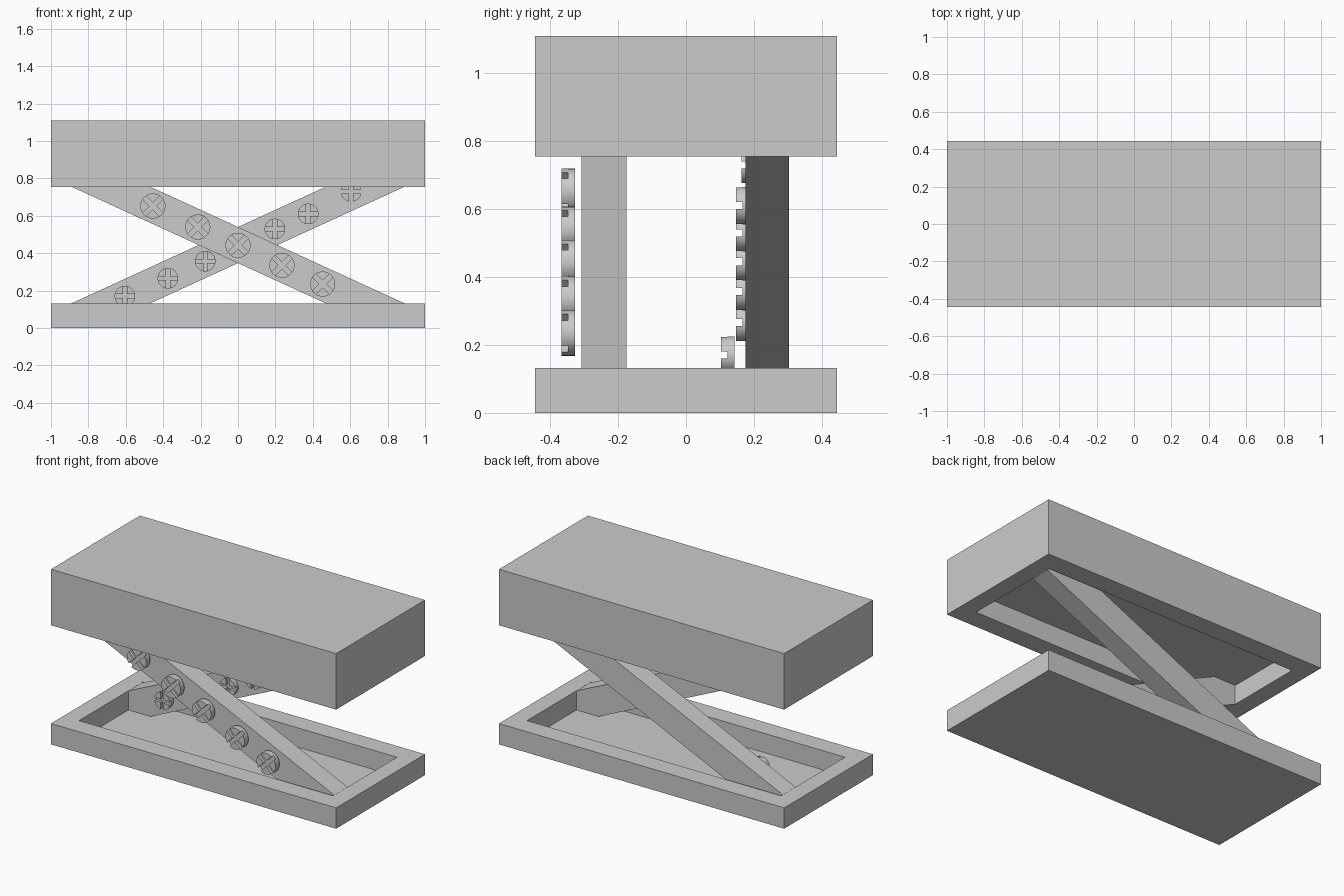
import bpy, bmesh
from math import sin, cos, asin, pi

if "Cube" in bpy.data.objects:
    bpy.data.objects.remove(bpy.data.objects["Cube"])


def finish(name, bm, smooth=False):
    bmesh.ops.recalc_face_normals(bm, faces=bm.faces[:])
    mesh = bpy.data.meshes.new(name)
    bm.to_mesh(mesh)
    bm.free()
    ob = bpy.data.objects.new(name, mesh)
    bpy.context.collection.objects.link(ob)
    if smooth:
        bpy.context.view_layer.objects.active = ob
        ob.select_set(True)
        bpy.ops.object.shade_smooth_by_angle(angle=0.6)
        ob.select_set(False)
    return ob


def prism(bm, profile, y0, y1, back=True):
    """Extrude an x/z outline from y0 (front) to y1 (back)."""
    a = [bm.verts.new((x, y0, z)) for x, z in profile]
    b = [bm.verts.new((x, y1, z)) for x, z in profile]
    bm.faces.new(a)
    if back:
        bm.faces.new(b[::-1])
    for i in range(len(a)):
        j = (i + 1) % len(a)
        bm.faces.new((a[i], b[i], b[j], a[j]))


def tray(name, z_closed, z_open, z_floor):
    """Box with a rectangular recess in its open side."""
    def ring(x, y, z):
        return [bm.verts.new((sx * x, sy * y, z))
                for sx, sy in ((-1, -1), (1, -1), (1, 1), (-1, 1))]
    bm = bmesh.new()
    rings = [ring(1, 0.445, z_closed), ring(1, 0.445, z_open),
             ring(0.891, 0.32, z_open), ring(0.891, 0.32, z_floor)]
    bm.faces.new(rings[0])
    bm.faces.new(rings[3])
    for a, b in zip(rings, rings[1:]):
        for i in range(4):
            j = (i + 1) % 4
            bm.faces.new((a[i], a[j], b[j], b[i]))
    return finish(name, bm)


def screw(name, x, y, z, r, turn):
    """Round head with a cross slot: a disc carrying four raised quarters."""
    bm = bmesh.new()
    n, g = 32, 0.19 * r
    prism(bm, [(r * cos(2 * pi * i / n), r * sin(2 * pi * i / n)) for i in range(n)],
          -0.001, 0.02)
    a0 = asin(g / r)
    for k in range(4):
        pts = [(g, g)]
        for i in range(9):
            a = a0 + (pi / 2 - 2 * a0) * i / 8
            pts.append((r * cos(a), r * sin(a)))
        q = k * pi / 2
        pts = [(u * cos(q) - v * sin(q), u * sin(q) + v * cos(q)) for u, v in pts]
        prism(bm, pts, -0.02, -0.001, back=False)
    ob = finish(name, bm, True)
    ob.location = (x, y, z)
    ob.rotation_euler = (0, turn, 0)


# Base tray and heavier top tray, recesses facing each other
tray("base_tray", 0, 0.132, 0.01)
tray("top_tray", 1.11, 0.755, 0.877)

# Crossed scissor beams, with ends squared off inside the recesses
beam = [(-0.89, 0.132), (-0.89, 0.01), (-0.735, 0.01),
        (0.89, 0.755), (0.89, 0.877), (0.735, 0.877)]
for name, s, y0, y1 in (("front_beam", -1, -0.308, -0.175), ("back_beam", 1, 0.175, 0.303)):
    bm = bmesh.new()
    prism(bm, [(s * x, z) for x, z in beam], y0, y1)
    finish(name, bm)

# Screws along the front beam
for i, (x, z) in enumerate([(-0.455, 0.652), (-0.215, 0.54), (0, 0.442),
                            (0.235, 0.335), (0.453, 0.235)]):
    screw(f"front_screw_{i}", x, -0.346, z, 0.067, pi / 4)

# Screws along the back beam
for i, (x, y, z) in enumerate([(-0.605, 0.123, 0.17), (-0.375, 0.167, 0.266),
                               (-0.175, 0.167, 0.357), (0.0, 0.167, 0.445),
                               (0.197, 0.167, 0.53), (0.375, 0.167, 0.61),
                               (0.605, 0.183, 0.73)]):
    screw(f"back_screw_{i}", x, y, z, 0.055, 0)
